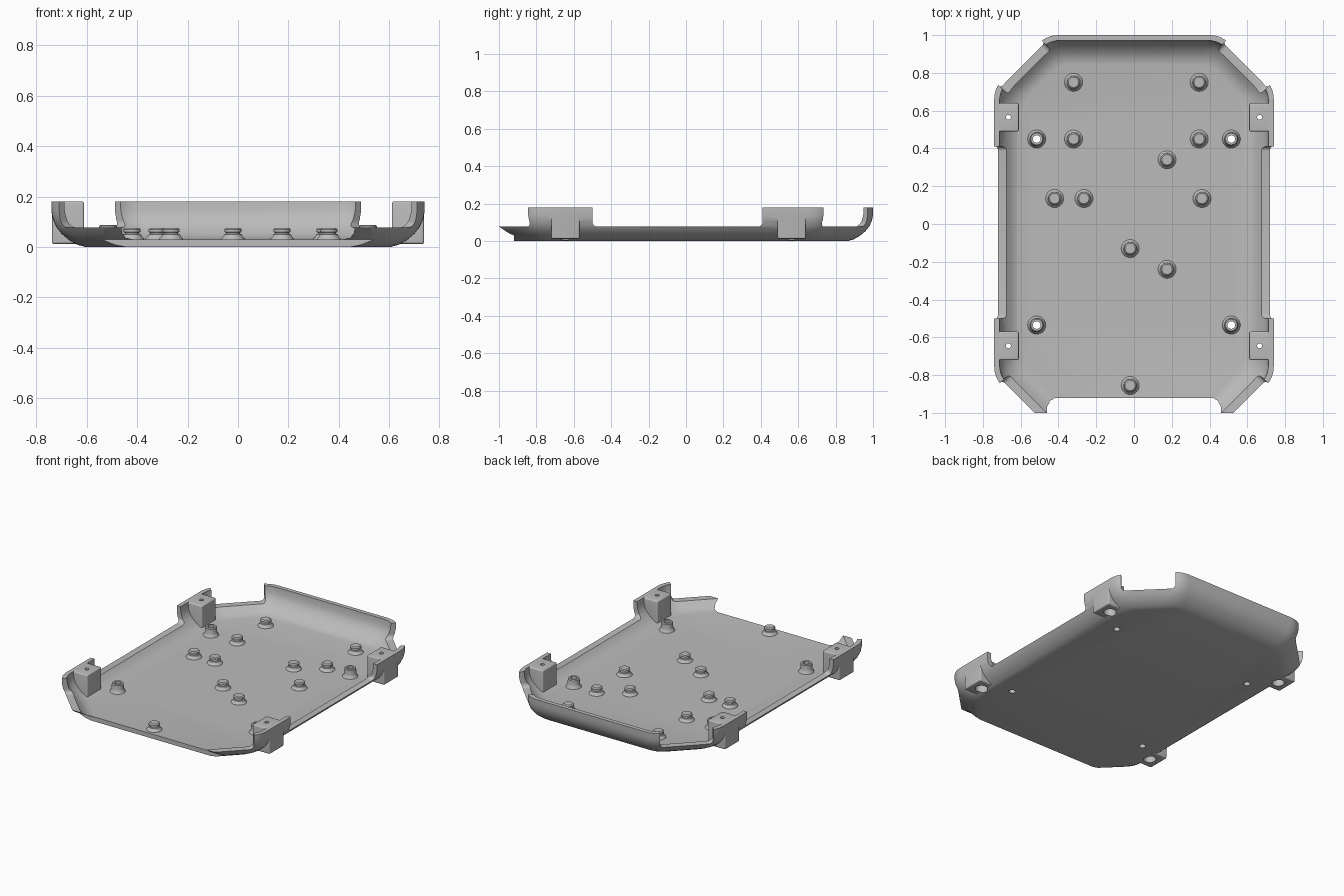
import bpy, bmesh, math
from mathutils import Vector, Matrix

cube = bpy.data.objects.get("Cube")
if cube:
    bpy.data.objects.remove(cube, do_unlink=True)

grey = bpy.data.materials.new("light_grey_plastic")
grey.use_nodes = True
GREY = (0.5, 0.5, 0.5, 1)
grey.diffuse_color = GREY
grey.node_tree.nodes["Principled BSDF"].inputs["Base Color"].default_value = GREY


def finish(bm, name):
    bmesh.ops.recalc_face_normals(bm, faces=bm.faces)
    mesh = bpy.data.meshes.new(name)
    bm.to_mesh(mesh)
    bm.free()
    mesh.materials.append(grey)
    obj = bpy.data.objects.new(name, mesh)
    bpy.context.collection.objects.link(obj)
    return obj


def loft(rings, name, closed=False):
    """Skin equal rings; either cap both ends or join last to first."""
    bm = bmesh.new()
    loops = [[bm.verts.new(p) for p in ring] for ring in rings]
    pairs = list(zip(loops, loops[1:])) + ([(loops[-1], loops[0])] if closed else [])
    for a, b in pairs:
        n = len(a)
        for i in range(n):
            bm.faces.new((a[i], a[(i + 1) % n], b[(i + 1) % n], b[i]))
    if not closed:
        bm.faces.new(loops[0])
        bm.faces.new(loops[-1])
    return finish(bm, name)


def lathe(profile, x, y, name, closed=False, sides=28):
    angles = [math.tau * i / sides for i in range(sides)]
    return loft([[(x + r * math.cos(a), y + r * math.sin(a), z) for a in angles]
                 for r, z in profile], name, closed)


def box(lo, hi, name, bevel=0, turn=0):
    lo, hi = Vector(lo), Vector(hi)
    bm = bmesh.new()
    bmesh.ops.create_cube(bm, size=1)
    bmesh.ops.scale(bm, vec=hi - lo, verts=bm.verts)
    if bevel:
        bmesh.ops.bevel(bm, geom=bm.edges[:], offset=bevel, segments=4,
                        profile=0.5, affect='EDGES')
    bm.transform(Matrix.Translation((lo + hi) / 2) @ Matrix.Rotation(turn, 4, 'Z'))
    return finish(bm, name)


def boolean(obj, tool, operation='DIFFERENCE'):
    mod = obj.modifiers.new("cut", 'BOOLEAN')
    mod.operation, mod.solver, mod.object = operation, 'EXACT', tool
    bpy.context.view_layer.objects.active = obj
    bpy.ops.object.modifier_apply(modifier=mod.name)
    bpy.data.objects.remove(tool, do_unlink=True)


def outline(inset, z):
    """Chamfered, softly rounded plan shape moved inward by inset."""
    x, back, front = 0.74 - inset, 1.0 - inset, 1.25 - inset
    cb, cf = 1.46 - inset * math.sqrt(2), 1.555 - inset * math.sqrt(2)
    half = [(cf - front, -front), (x, x - cf), (x, cb - x), (cb - back, back)]
    corners = [Vector(p) for p in half + [(-px, py) for px, py in reversed(half)]]
    ring = []
    for i, c in enumerate(corners):
        a = c + (corners[i - 1] - c).normalized() * 0.06
        b = c + (corners[(i + 1) % 8] - c).normalized() * 0.06
        for k in range(6):
            t = k / 5
            p = a * (1 - t) ** 2 + c * 2 * t * (1 - t) + b * t * t
            ring.append((p.x, p.y, z))
    return ring


# Tray shell: outer wall from the underside up, then down the inside to the floor
wall = [(0.135, 0), (0.105, 0.008), (0.07, 0.028), (0.04, 0.053), (0.02, 0.078),
        (0.006, 0.11), (0, 0.14), (0, 0.18),
        (0.028, 0.18), (0.03, 0.14), (0.042, 0.105), (0.065, 0.078),
        (0.09, 0.055), (0.12, 0.037), (0.155, 0.03)]
tray = loft([outline(d, z) for d, z in wall], "tray")

# Open front edge
edge = [(-0.92, -0.1), (-0.92, 0.03), (-0.945, 0.04), (-1.0, 0.077), (-1.0, 0.3),
        (-1.5, 0.3), (-1.5, -0.1)]
boolean(tray, loft([[(x, y, z) for y, z in edge] for x in (-1, 1)], "front_cutter"))

# Lowered rim along the sides and across the chamfered corners
RIM = 0.077
for s in (-1, 1):
    boolean(tray, box((s * 0.74 - 0.2, -0.5, RIM), (s * 0.74 + 0.2, 0.41, 0.5),
                      "side_cutter", 0.025))
    for cx, cy, length in ((0.6, 0.85, 0.33), (0.515, -1.01, 0.51)):
        turn = s * math.copysign(math.pi / 4, -cy)
        boolean(tray, box((s * cx - length / 2, cy - 0.15, RIM),
                          (s * cx + length / 2, cy + 0.15, 0.5),
                          "corner_cutter", 0.025, turn))

# Corner screw posts, counterbored from below
for s in (-1, 1):
    for y in (0.565, -0.645):
        xs = sorted((s * 0.61, s * 0.738))
        post = box((xs[0], y - 0.075, 0.012), (xs[1], y + 0.075, 0.18), "screw_post", 0.008)
        boolean(tray, post, 'UNION')
        bore = [(0.038, -0.1), (0.038, 0.1), (0.013, 0.1), (0.013, 0.3)]
        boolean(tray, lathe(bore, s * 0.665, y, "bore_cutter"))

# Hollow bosses with holes through the floor
for s in (-1, 1):
    for y in (0.45, -0.535):
        boolean(tray, lathe([(0.02, -0.1), (0.02, 0.2)], s * 0.515, y, "hole_cutter"))
        lathe([(0.02, 0.025), (0.05, 0.025), (0.047, 0.033), (0.04, 0.042), (0.037, 0.055),
               (0.036, 0.083), (0.031, 0.088), (0.02, 0.088)],
              s * 0.515, y, "hollow_boss", True)

# Ribbed support pegs
pegs = [(-0.32, 0.75), (0.345, 0.75), (-0.32, 0.45), (0.345, 0.45), (0.175, 0.34),
        (-0.42, 0.135), (-0.265, 0.135), (0.36, 0.135), (-0.02, -0.13),
        (0.175, -0.24), (-0.02, -0.855)]
for x, y in pegs:
    lathe([(0.049, 0.025), (0.047, 0.033), (0.039, 0.04), (0.035, 0.05), (0.028, 0.052),
           (0.028, 0.057), (0.034, 0.059), (0.034, 0.07), (0.027, 0.076)],
          x, y, "support_peg")

# Soft shading with crisp edges
for obj in bpy.context.collection.objects:
    if obj.type == 'MESH' and obj.name.startswith(("tray", "hollow_boss", "support_peg")):
        bpy.ops.object.select_all(action='DESELECT')
        obj.select_set(True)
        bpy.context.view_layer.objects.active = obj
        bpy.ops.object.shade_smooth_by_angle(angle=math.radians(32))
